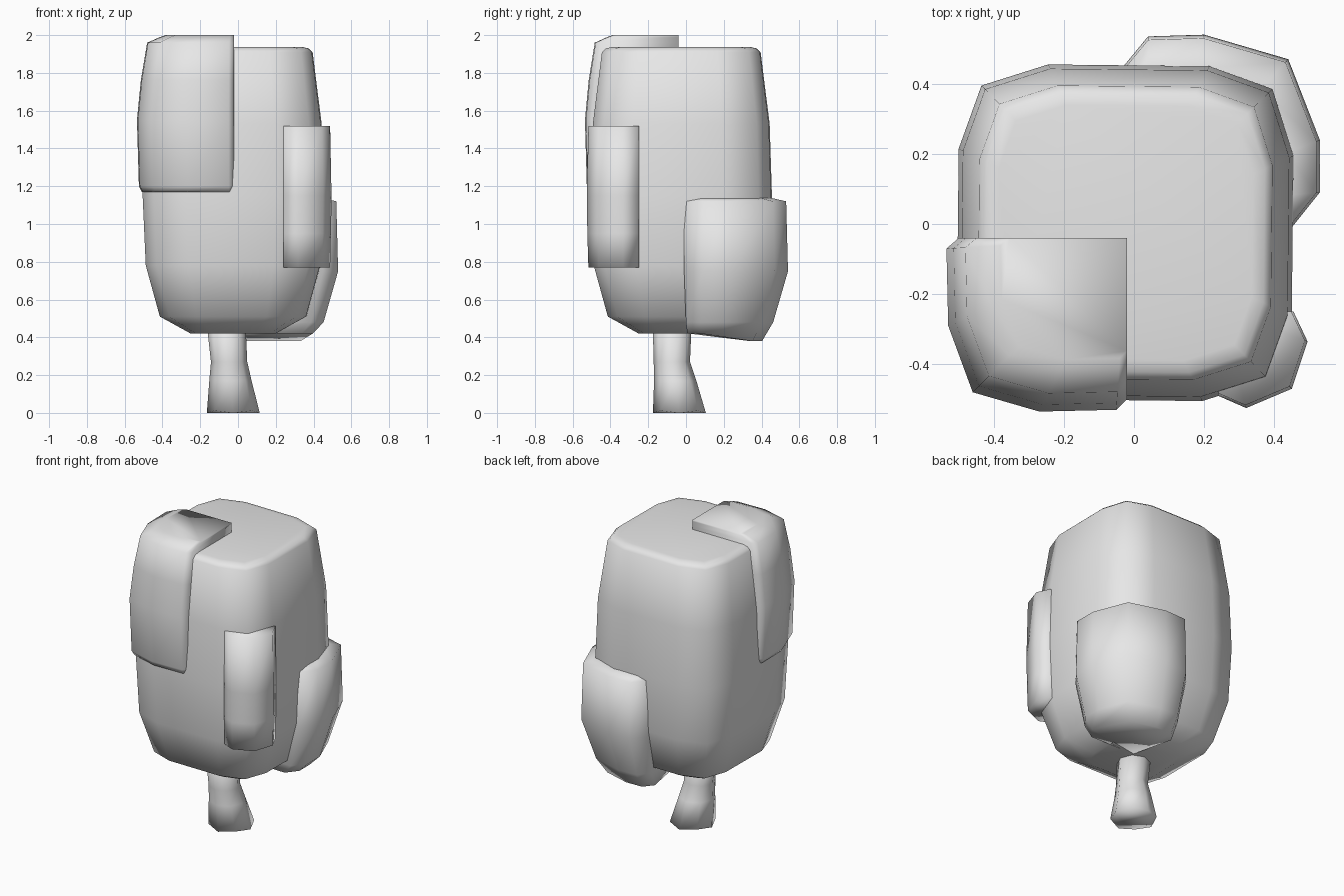
import bpy, bmesh, math

cube = bpy.data.objects.get("Cube")
if cube:
    bpy.data.objects.remove(cube)

grey = bpy.data.materials.new("plain grey")
grey.use_nodes = True
grey.diffuse_color = (0.8, 0.8, 0.8, 1)
grey.node_tree.nodes["Principled BSDF"].inputs["Base Color"].default_value = (0.8, 0.8, 0.8, 1)


def loft(name, rings):
    """Skin a stack of equal-length rings and cap both ends."""
    bm = bmesh.new()
    rows = [[bm.verts.new(p) for p in ring] for ring in rings]
    n = len(rows[0])
    for a, b in zip(rows, rows[1:]):
        for i in range(n):
            j = (i + 1) % n
            bm.faces.new((a[i], a[j], b[j], b[i]))
    bm.faces.new(rows[0][::-1])
    bm.faces.new(rows[-1])
    bmesh.ops.recalc_face_normals(bm, faces=bm.faces)
    mesh = bpy.data.meshes.new(name)
    bm.to_mesh(mesh)
    bm.free()
    mesh.materials.append(grey)
    ob = bpy.data.objects.new(name, mesh)
    bpy.context.collection.objects.link(ob)
    mesh.shade_smooth()
    return ob


def stack(outline, pivot, levels):
    """Repeat an outline at each (z, scale), scaled about the pivot."""
    px, py = pivot
    return [[(px + (x - px) * s, py + (y - py) * s, z) for x, y in outline] for z, s in levels]


# Crown: rounded square column
quarter = [(0.48, 0.22), (0.42, 0.41), (0.24, 0.475)]
square = []
for k in range(4):
    c, s = (1, 0, -1, 0)[k], (0, 1, 0, -1)[k]
    square += [(x * c - y * s - 0.025, x * s + y * c - 0.025) for x, y in quarter]
crown = loft("crown", stack(square, (-0.025, -0.025), [
    (0.42, 0.47), (0.51, 0.81), (0.78, 0.965), (1.15, 1), (1.53, 0.975),
    (1.91, 0.875), (1.93, 0.83), (1.937, 0.76)]))

# Raised block on the front right corner of the crown
raised = [(-0.02, -0.04), (-0.5, -0.04), (-0.535, -0.07), (-0.53, -0.29), (-0.46, -0.48),
          (-0.27, -0.535), (-0.05, -0.53), (-0.02, -0.5)]
loft("upper_lump", stack(raised, (-0.02, -0.04), [
    (1.17, 0.95), (1.2, 0.98), (1.55, 1), (1.76, 0.96), (1.96, 0.895), (1.99, 0.76), (2.0, 0.7)]))

# Upright pad on the front left corner
pad = [(0.24, -0.49), (0.32, -0.525), (0.45, -0.47), (0.495, -0.335), (0.455, -0.25), (0.25, -0.25)]
loft("corner_lump", stack(pad, (0.25, -0.25), [(0.77, 0.97), (0.95, 0.99), (1.15, 1), (1.52, 0.97)]))

# Low bulge on the back left corner
bulge = [(0.0, 0.0), (0.45, -0.01), (0.53, 0.09), (0.53, 0.24), (0.44, 0.47),
         (0.2, 0.54), (0.04, 0.535), (-0.03, 0.45)]
rings = stack(bulge, (0.05, 0.05), [(0.42, 0.72), (0.48, 0.84), (0.75, 1), (1.12, 0.98), (1.14, 0.8)])
rings[0] = [(x, y, z - 0.04 * (y > 0.2)) for x, y, z in rings[0]]
loft("lower_lump", rings)

# Trunk: flared octagonal stem leaning back at the foot
trunk = []
for z, cx, cy, r in [(0, -0.025, -0.035, 0.14), (0.17, -0.04, -0.057, 0.112),
                     (0.27, -0.047, -0.075, 0.096), (0.5, -0.065, -0.073, 0.104)]:
    trunk.append([(cx + r * math.cos(k * math.tau / 8), cy + r * math.sin(k * math.tau / 8),
                   z + (0.012 if z == 0 and k % 2 else 0)) for k in range(8)])
loft("trunk", trunk)
